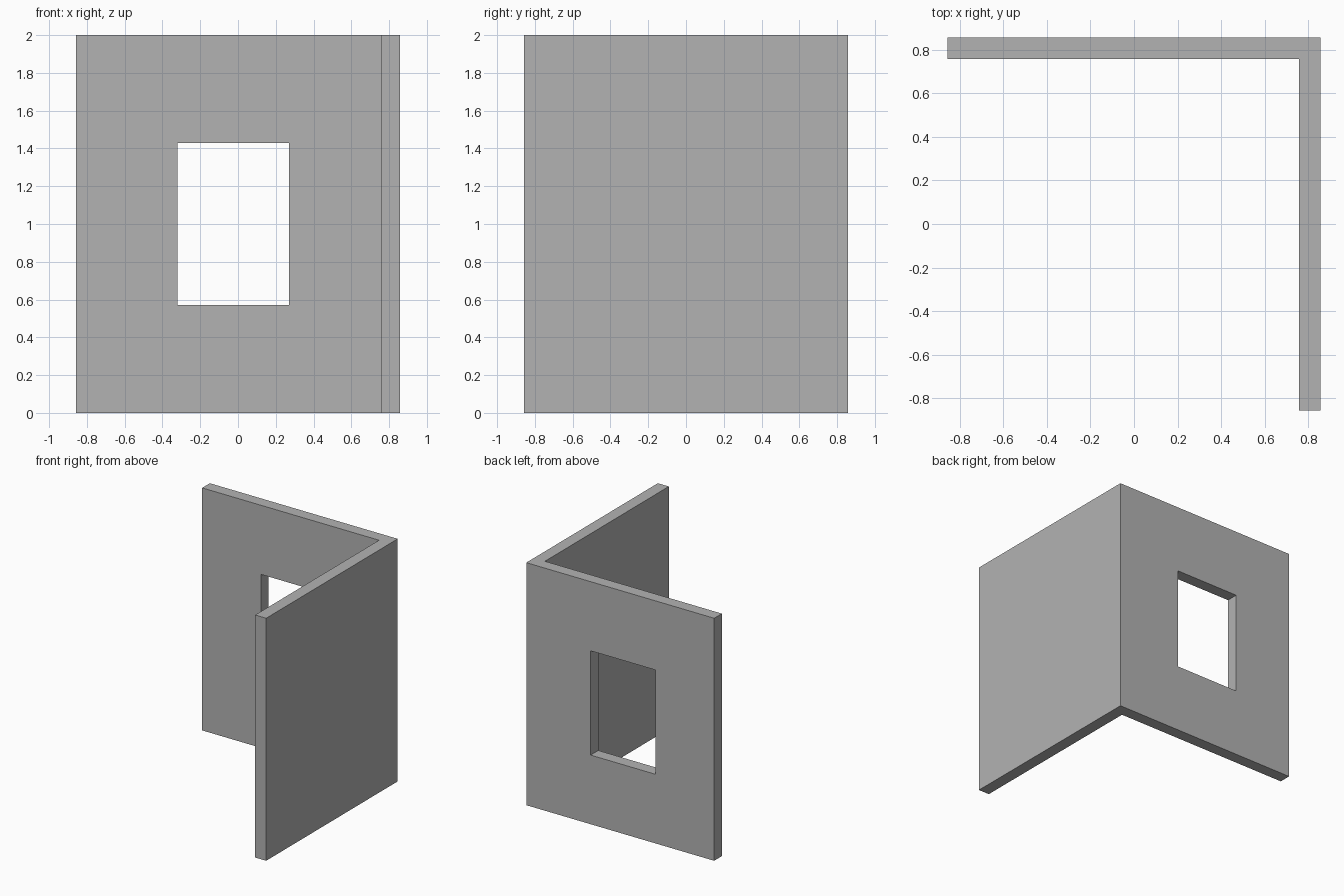
import bpy
import bmesh
from mathutils import Vector

default = bpy.data.objects.get("Cube")
if default:
    bpy.data.objects.remove(default, do_unlink=True)

HALF = 0.857      # half the footprint
INNER = 0.757     # inner face of both walls
HEIGHT = 2.0


def extrude_profile(name, outline, z0, z1):
    """Extrude a closed floor outline from z0 to z1."""
    bm = bmesh.new()
    base = bm.faces.new([bm.verts.new((x, y, z0)) for x, y in outline])
    top = bmesh.ops.extrude_face_region(bm, geom=[base], use_keep_orig=True)["geom"]
    bmesh.ops.translate(bm, vec=Vector((0, 0, z1 - z0)),
                        verts=[v for v in top if isinstance(v, bmesh.types.BMVert)])
    bmesh.ops.recalc_face_normals(bm, faces=bm.faces)
    mesh = bpy.data.meshes.new(name)
    bm.to_mesh(mesh)
    bm.free()
    obj = bpy.data.objects.new(name, mesh)
    bpy.context.collection.objects.link(obj)
    return obj


# Plaster colour
grey = bpy.data.materials.new("wall_grey")
grey.use_nodes = True
grey.diffuse_color = (0.45, 0.45, 0.45, 1)
grey.node_tree.nodes["Principled BSDF"].inputs["Base Color"].default_value = grey.diffuse_color

# Corner wall: back wall joined to the left wall
walls = extrude_profile("corner_walls", [
    (-HALF, HALF), (-HALF, INNER), (INNER, INNER),
    (INNER, -HALF), (HALF, -HALF), (HALF, HALF)], 0, HEIGHT)
walls.data.materials.append(grey)

# Window opening through the back wall
cutter = extrude_profile("window_cutter", [
    (-0.32, 0.6), (0.27, 0.6), (0.27, 1.0), (-0.32, 1.0)], 0.57, 1.43)
cutter.data.materials.append(grey)
cutter.hide_render = True
cut = walls.modifiers.new("window_opening", "BOOLEAN")
cut.operation = "DIFFERENCE"
cut.solver = "EXACT"
cut.object = cutter
bpy.context.view_layer.objects.active = walls
bpy.ops.object.modifier_apply(modifier=cut.name)
bpy.data.objects.remove(cutter, do_unlink=True)
